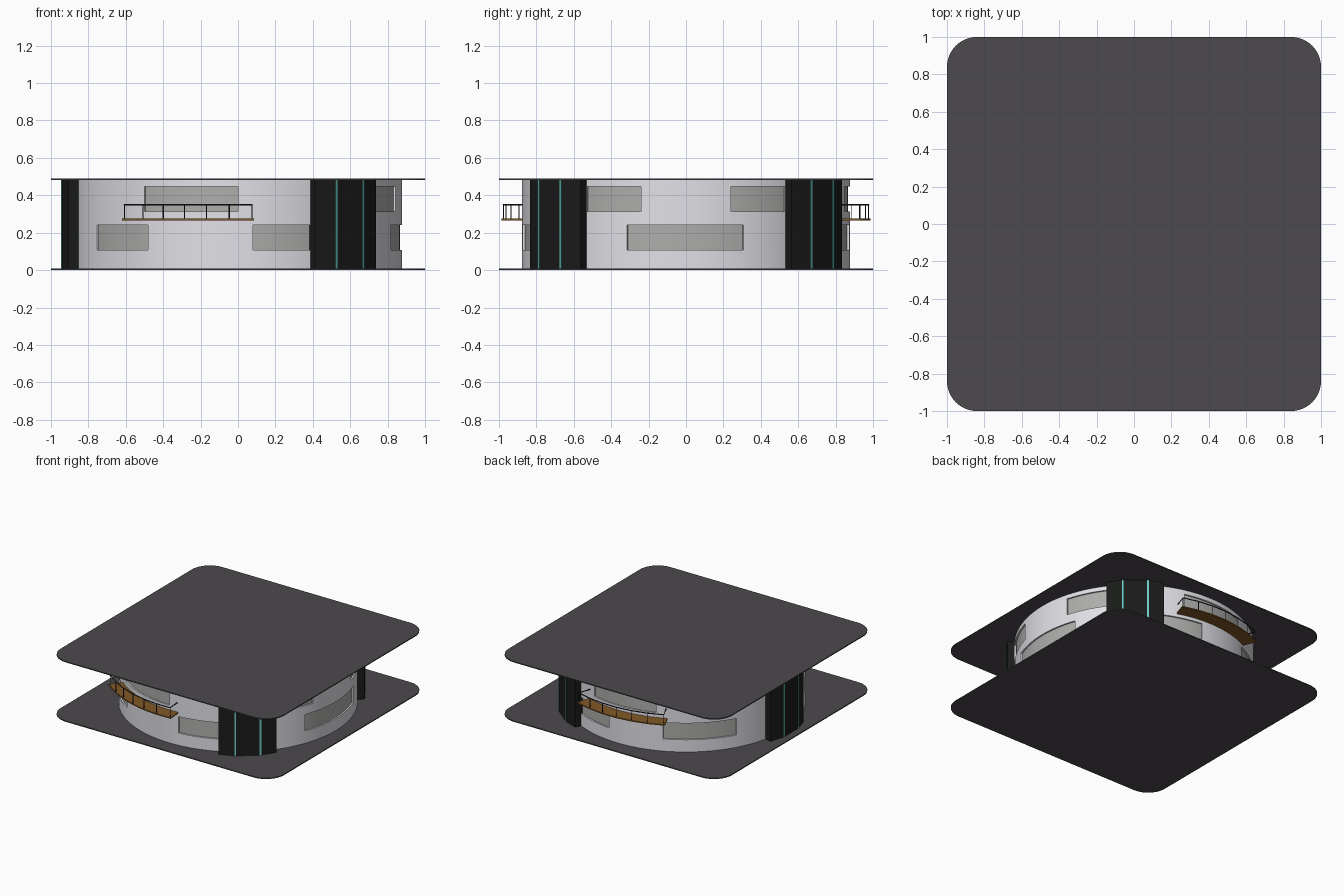
import bpy, bmesh, math

if "Cube" in bpy.data.objects:
    bpy.data.objects.remove(bpy.data.objects["Cube"])

H, SLAB = 0.489, 0.008      # total height, slab thickness
R_WALL, R_GLASS = 0.877, 0.865


def material(name, rgb):
    m = bpy.data.materials.new(name)
    m.diffuse_color = (*rgb, 1)
    m.use_nodes = True
    m.node_tree.nodes["Principled BSDF"].inputs["Base Color"].default_value = m.diffuse_color
    return m


SLAB_MAT = material("slab_dark", (0.075, 0.067, 0.075))
WALL_MAT = material("wall_light", (0.75, 0.75, 0.8))
GLASS_MAT = material("window_grey", (0.42, 0.42, 0.41))
BLACK = material("panel_black", (0.01, 0.011, 0.01))
TEAL = material("strip_teal", (0.15, 0.65, 0.6))
WOOD = material("wood", (0.22, 0.1, 0.02))
METAL = material("rail_dark", (0.02, 0.02, 0.03))


def polar(r, deg):
    a = math.radians(deg)
    return r * math.cos(a), r * math.sin(a)


def finish(bm, name, mat, smooth=True):
    bmesh.ops.recalc_face_normals(bm, faces=bm.faces)
    me = bpy.data.meshes.new(name)
    bm.to_mesh(me)
    bm.free()
    ob = bpy.data.objects.new(name, me)
    bpy.context.collection.objects.link(ob)
    me.materials.append(mat)
    if smooth:
        shade(ob)
    return ob


def shade(ob):
    bpy.ops.object.select_all(action='DESELECT')
    ob.select_set(True)
    bpy.context.view_layer.objects.active = ob
    bpy.ops.object.shade_smooth_by_angle(angle=math.radians(30))


def add_arc(bm, a0, a1, r0, r1, z0, z1, n):
    """Curved block between two angles; a full turn gives a closed ring."""
    full = abs(a1 - a0) >= 360
    rows = []
    for i in range(n if full else n + 1):
        a = a0 + (a1 - a0) * i / n
        rows.append([bm.verts.new((*polar(r, a), z))
                     for r, z in ((r0, z0), (r1, z0), (r1, z1), (r0, z1))])
    for i in range(n):
        p, q = rows[i], rows[(i + 1) % len(rows)]
        for k in range(4):
            j = (k + 1) % 4
            bm.faces.new((p[k], p[j], q[j], q[k]))
    if not full:
        bm.faces.new(rows[0])
        bm.faces.new(rows[-1][::-1])


def add_prism(bm, pts, z0, z1):
    lo = [bm.verts.new((x, y, z0)) for x, y in pts]
    hi = [bm.verts.new((x, y, z1)) for x, y in pts]
    bm.faces.new(lo[::-1])
    bm.faces.new(hi)
    for i in range(len(pts)):
        j = (i + 1) % len(pts)
        bm.faces.new((lo[i], lo[j], hi[j], hi[i]))


# Floor and roof slabs with rounded corners
CR = 0.16
outline = []
for k, (sx, sy) in enumerate(((1, 1), (-1, 1), (-1, -1), (1, -1))):
    for i in range(13):
        px, py = polar(CR, 90 * k + 7.5 * i)
        outline.append((sx * (1 - CR) + px, sy * (1 - CR) + py))
for name, z in (("floor_slab", 0), ("roof_slab", H - SLAB)):
    bm = bmesh.new()
    add_prism(bm, outline, z, z + SLAB)
    finish(bm, name, SLAB_MAT)

# Round wall with window openings
LOW, UP = (0.107, 0.24), (0.312, 0.447)
windows = [(-124.8, -90, UP), (-149.4, -123.2, LOW), (-84.8, -63.2, LOW),
           (-37.2, -16, UP), (16, 37.2, UP), (-21, 20.5, LOW),
           (63.2, 84.8, LOW), (75, 110.5, UP), (114, 150, LOW)]
bm = bmesh.new()
add_arc(bm, 0, 360, 0.835, R_WALL, SLAB, H - SLAB, 192)
wall = finish(bm, "round_wall", WALL_MAT, smooth=False)
bm = bmesh.new()
for a0, a1, (z0, z1) in windows:
    add_arc(bm, a0, a1, 0.8, 0.92, z0, z1, 16)
cutter = finish(bm, "window_cutter", WALL_MAT, smooth=False)
cutter.hide_render = True
mod = wall.modifiers.new("openings", 'BOOLEAN')
mod.operation, mod.solver, mod.object = 'DIFFERENCE', 'EXACT', cutter
bpy.context.view_layer.objects.active = wall
bpy.ops.object.modifier_apply(modifier=mod.name)
bpy.data.objects.remove(cutter)
shade(wall)

# Recessed window panes
for i, (a0, a1, (z0, z1)) in enumerate(windows):
    bm = bmesh.new()
    add_arc(bm, a0, a1, R_GLASS - 0.012, R_GLASS, z0, z1, 20)
    finish(bm, f"window_pane_{i + 1}", GLASS_MAT)

# Three faceted black columns with glowing strips on the creases
for i, c in enumerate((-50.6, 50.6, 180)):
    bm = bmesh.new()
    prof = [(0.86, -13.2), (0.93, -13.2), (0.947, -5.6),
            (0.947, 5.6), (0.93, 13.2), (0.86, 13.2), (0.86, 0)]
    add_prism(bm, [polar(r, c + a) for r, a in prof], SLAB, H - SLAB)
    finish(bm, f"column_{i + 1}", BLACK, smooth=False)
    bm = bmesh.new()
    for s in (-5.6, 5.6):
        add_arc(bm, c + s - 0.35, c + s + 0.35, 0.93, 0.95, SLAB, H - SLAB, 1)
    finish(bm, f"column_strips_{i + 1}", TEAL, smooth=False)


def tube(name, paths, radius):
    cu = bpy.data.curves.new(name, 'CURVE')
    cu.dimensions = '3D'
    cu.bevel_depth, cu.bevel_resolution = radius, 1
    cu.use_fill_caps = True
    for pts in paths:
        sp = cu.splines.new('POLY')
        sp.points.add(len(pts) - 1)
        for p, co in zip(sp.points, pts):
            p.co = (*co, 1)
    cu.materials.append(METAL)
    ob = bpy.data.objects.new(name, cu)
    bpy.context.collection.objects.link(ob)


# Balconies: wooden deck, handrail returning to the wall, seven posts
DECK, RAIL, R_RAIL = 0.275, 0.35, 0.978
for side, a0, a1 in (("front", -129, -85), ("back", 71, 116)):
    bm = bmesh.new()
    add_arc(bm, a0, a1, 0.865, 0.987, DECK - 0.009, DECK, 6)
    finish(bm, f"{side}_balcony_deck", WOOD, smooth=False)
    b0, b1 = a0 + 0.6, a1 - 0.6
    angs = [b0 + (b1 - b0) * i / 6 for i in range(7)]
    rail = [(*polar(R_RAIL, a), RAIL) for a in angs]
    ends = [(*polar(0.87, a), RAIL) for a in (b0, b1)]
    tube(f"{side}_balcony_handrail", [[ends[0], *rail, ends[1]]], 0.004)
    tube(f"{side}_balcony_posts",
         [[(*polar(R_RAIL, a), DECK - 0.002), (*polar(R_RAIL, a), RAIL)] for a in angs], 0.003)
